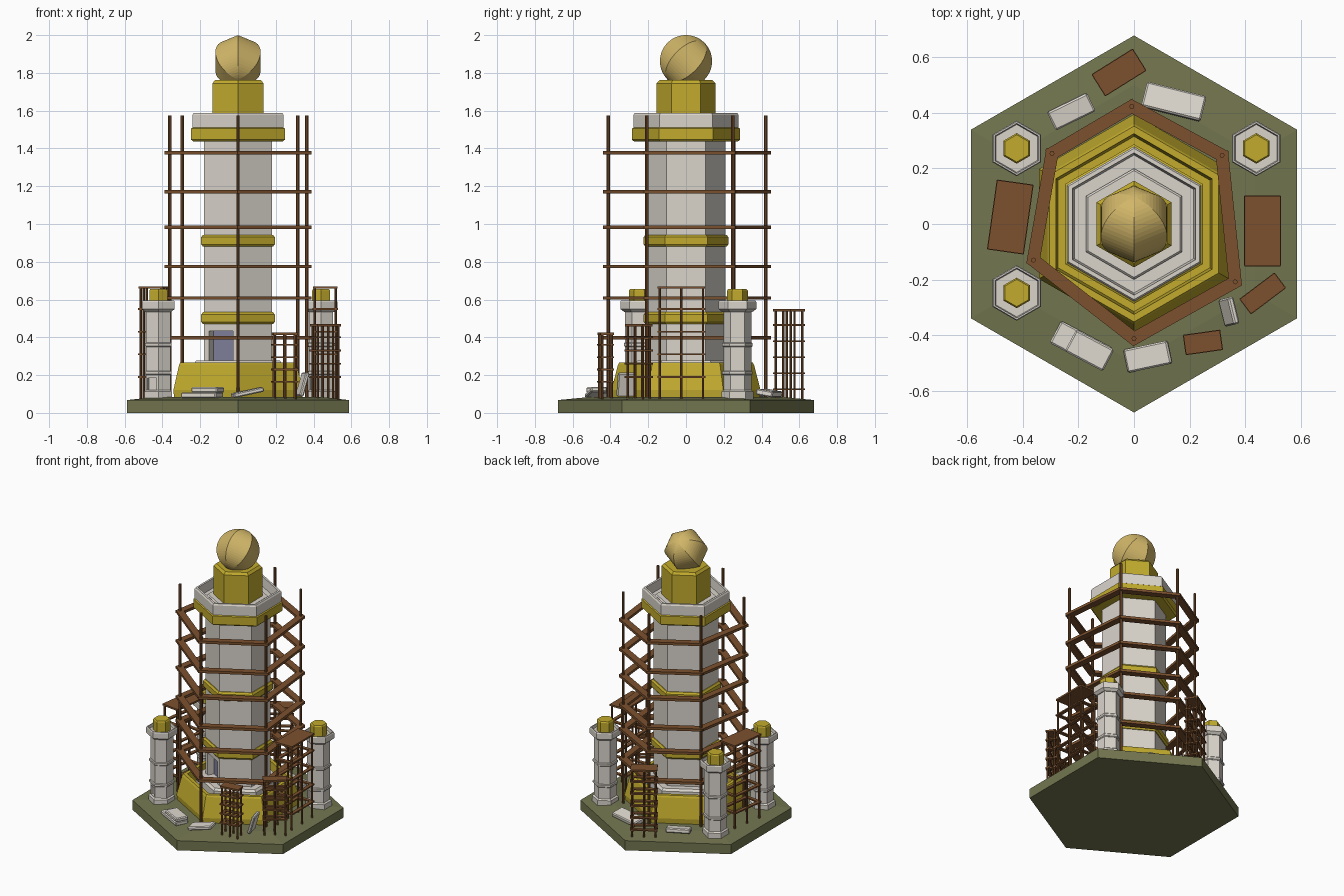
import bpy, bmesh, math
from mathutils import Vector, Matrix, Euler

if "Cube" in bpy.data.objects:
    bpy.data.objects.remove(bpy.data.objects["Cube"])


def mat(name, c):
    m = bpy.data.materials.new(name)
    m.diffuse_color = (*c, 1)
    m.use_nodes = True
    m.node_tree.nodes["Principled BSDF"].inputs["Base Color"].default_value = m.diffuse_color
    return m


GOLD = mat("gold", (0.54, 0.41, 0.027))
PALE = mat("pale_gold", (0.64, 0.47, 0.14))
STONE = mat("stone", (0.70, 0.66, 0.60))
RUBBLE = mat("rubble_stone", (0.74, 0.70, 0.63))
WOOD = mat("wood", (0.20, 0.082, 0.027))
GRASS = mat("moss_green", (0.17, 0.18, 0.078))
DOOR = mat("door_blue_grey", (0.22, 0.22, 0.34))


def finish(name, bm, m):
    bmesh.ops.recalc_face_normals(bm, faces=bm.faces)
    me = bpy.data.meshes.new(name)
    bm.to_mesh(me)
    bm.free()
    me.materials.append(m)
    ob = bpy.data.objects.new(name, me)
    bpy.context.collection.objects.link(ob)
    return ob


def hexa(name, profile, m, x=0, y=0):
    """Six sided lathe of (corner radius, z) points, closed with end caps."""
    bm = bmesh.new()
    rings = []
    for r, z in profile:
        rings.append([bm.verts.new((x + r * math.cos(math.radians(90 + 60 * k)),
                                    y + r * math.sin(math.radians(90 + 60 * k)), z)) for k in range(6)])
    for a, b in zip(rings, rings[1:]):
        for k in range(6):
            bm.faces.new((a[k], a[(k + 1) % 6], b[(k + 1) % 6], b[k]))
    bm.faces.new(rings[0])
    bm.faces.new(rings[-1])
    return finish(name, bm, m)


def add_box(bm, size, loc, rot=(0, 0, 0), bevel=0):
    M = Matrix.Translation(loc) @ Euler([math.radians(a) for a in rot]).to_matrix().to_4x4()
    vs = bmesh.ops.create_cube(bm, size=1, matrix=M @ Matrix.Diagonal((*size, 1)))["verts"]
    if bevel:
        es = list({e for v in vs for e in v.link_edges})
        bmesh.ops.bevel(bm, geom=es, offset=bevel, segments=1, affect='EDGES')


def box(name, size, loc, rot, m, bevel=0):
    bm = bmesh.new()
    add_box(bm, size, loc, rot, bevel)
    return finish(name, bm, m)


def add_beam(bm, p, q, w, h, extra=0):
    """Horizontal plank between two points."""
    p, q = Vector(p), Vector(q)
    d = q - p
    add_box(bm, (d.length + 2 * extra, w, h), (p + q) / 2, (0, 0, math.degrees(math.atan2(d.y, d.x))))


def add_post(bm, x, y, z0, z1, r):
    bmesh.ops.create_cone(bm, cap_ends=True, segments=8, radius1=r, radius2=r, depth=z1 - z0,
                          matrix=Matrix.Translation((x, y, (z0 + z1) / 2)))


def doorway(name, shaft, x, y, apothem, z0, w, h, depth, panel):
    """Recess cut into the front left face, with a thin panel at its back."""
    n = Vector((-0.5, -0.866, 0))
    c = Vector((x, y, z0 + h / 2)) + n * apothem
    cutter = box(name + "_cutter", (w, depth * 2, h), c, (0, 0, -30), panel)
    cutter.hide_render = True
    cutter.hide_set(True)
    mod = shaft.modifiers.new("doorway", 'BOOLEAN')
    mod.operation = 'DIFFERENCE'
    mod.solver = 'EXACT'
    mod.object = cutter
    box(name + "_panel", (w, 0.006, h), c - n * depth, (0, 0, -30), panel)


# Ground
hexa("ground", [(0.678, 0), (0.678, 0.068), (0.5, 0.085)], GRASS)

# Main tower
hexa("plinth", [(0.385, 0.03), (0.395, 0.12), (0.36, 0.255), (0.352, 0.268), (0.325, 0.268),
                (0.315, 0.17)], GOLD)
hexa("tower_foot", [(0.27, 0.1), (0.27, 0.262), (0.255, 0.277)], STONE)
shaft = hexa("tower_shaft", [(0.208, 0.1), (0.208, 1.49)], STONE)
doorway("tower_door", shaft, 0, 0, 0.18, 0.272, 0.145, 0.162, 0.048, DOOR)
for i, z in enumerate((0.47, 0.88)):
    hexa("gold_band_%d" % i, [(0.214, z), (0.225, z + 0.012), (0.225, z + 0.05), (0.214, z + 0.063)], GOLD)
hexa("gallery_band", [(0.275, 1.437), (0.287, 1.447), (0.287, 1.505), (0.275, 1.512)], GOLD)
hexa("parapet", [(0.279, 1.5), (0.279, 1.577), (0.272, 1.587), (0.256, 1.587), (0.248, 1.525)], STONE)
hexa("gallery_step", [(0.20, 1.5), (0.20, 1.535), (0.192, 1.543)], STONE)
hexa("lantern", [(0.156, 1.5), (0.156, 1.745), (0.14, 1.762)], GOLD)

# Six sided ball with its axis tipped to the back
bm = bmesh.new()
bmesh.ops.create_uvsphere(bm, u_segments=6, v_segments=26, radius=0.138)
widest = max((v.co for v in bm.verts), key=lambda p: p.x * p.x + p.y * p.y)
turn = math.radians(90) - math.atan2(widest.y, widest.x)
bm.transform(Matrix.Translation((0, 0, 1.862)) @ Matrix.Rotation(math.radians(-45), 4, 'X')
             @ Matrix.Rotation(turn, 4, 'Z'))
finish("ball", bm, PALE)

# Three small pillars
for i, (x, y) in enumerate(((-0.422, 0.272), (0.44, 0.272), (-0.422, -0.248))):
    s = hexa("pillar_shaft_%d" % i, [(0.085, 0.07), (0.085, 0.112), (0.074, 0.12), (0.074, 0.55)], STONE, x, y)
    doorway("pillar_door_%d" % i, s, x, y, 0.064, 0.122, 0.055, 0.064, 0.018, STONE)
    for z in (0.20, 0.35):
        hexa("pillar_ring_%d" % i, [(0.076, z), (0.081, z + 0.005), (0.081, z + 0.018), (0.076, z + 0.023)],
             STONE, x, y)
    hexa("pillar_cap_%d" % i, [(0.08, 0.535), (0.10, 0.55), (0.10, 0.588), (0.096, 0.595), (0.09, 0.595),
                               (0.086, 0.575)], STONE, x, y)
    hexa("pillar_top_%d" % i, [(0.055, 0.56), (0.055, 0.647), (0.049, 0.655)], GOLD, x, y)

# Tall scaffold around the tower
posts = [(-0.008, 0.423), (0.317, 0.247), (0.364, -0.208), (0, -0.412), (-0.362, -0.13), (-0.295, 0.254)]
bm = bmesh.new()
for x, y in posts:
    add_post(bm, x, y, 0.06, 1.575, 0.009)
finish("scaffold_posts", bm, WOOD)
bm = bmesh.new()
for z in (0.398, 0.608, 0.775, 0.983, 1.17, 1.378):
    for k in range(6):
        add_beam(bm, (*posts[k], z), (*posts[(k + 1) % 6], z), 0.046, 0.018, 0.016)
finish("scaffold_planks", bm, WOOD)

# Small scaffolds: x, y, length, width, angle, height, rail spacing
stands = [(-0.445, 0.025, 0.25, 0.13, 82, 0.67, 0.12),
          (0.462, -0.025, 0.25, 0.13, 90, 0.67, 0.12),
          (0.463, -0.25, 0.155, 0.066, 37, 0.47, 0.07),
          (0.248, -0.426, 0.132, 0.07, 8, 0.425, 0.065),
          (-0.054, 0.545, 0.172, 0.09, 32, 0.55, 0.085)]
for i, (x, y, L, W, ang, H, gap) in enumerate(stands):
    bm = bmesh.new()
    a, b = L / 2 - 0.01, W / 2 - 0.01
    for s in (-1, 1):
        for c in (-1, 0, 1):
            add_post(bm, c * a, s * b, 0.06, H - 0.005, 0.0065)
    z = H - gap
    while z > 0.12:
        for s in (-1, 1):
            add_beam(bm, (-a, s * b, z), (a, s * b, z), 0.024, 0.009, 0.01)
            add_beam(bm, (s * a, -b, z), (s * a, b, z), 0.024, 0.009, 0.01)
        z -= gap
    add_box(bm, (L, W, 0.012), (0, 0, H - 0.006))
    bm.transform(Matrix.Translation((x, y, 0)) @ Matrix.Rotation(math.radians(ang), 4, 'Z'))
    finish("stand_%d" % i, bm, WOOD)

# Fallen stone slabs: size, place, rotation
slabs = [((0.22, 0.092, 0.032), (0.143, 0.44, 0.105), (-10, 0, -14)),
         ((0.16, 0.073, 0.03), (-0.226, 0.405, 0.103), (8, 0, 26)),
         ((0.21, 0.09, 0.03), (-0.19, -0.437, 0.093), (0, 0, -28)),
         ((0.155, 0.088, 0.028), (-0.16, -0.455, 0.122), (0, 0, -28)),
         ((0.165, 0.085, 0.025), (0.05, -0.477, 0.108), (0, -12, 12)),
         ((0.022, 0.10, 0.13), (0.342, -0.315, 0.15), (0, 16, 14))]
for i, (size, loc, rot) in enumerate(slabs):
    box("slab_%d" % i, size, loc, rot, RUBBLE, 0.006)
